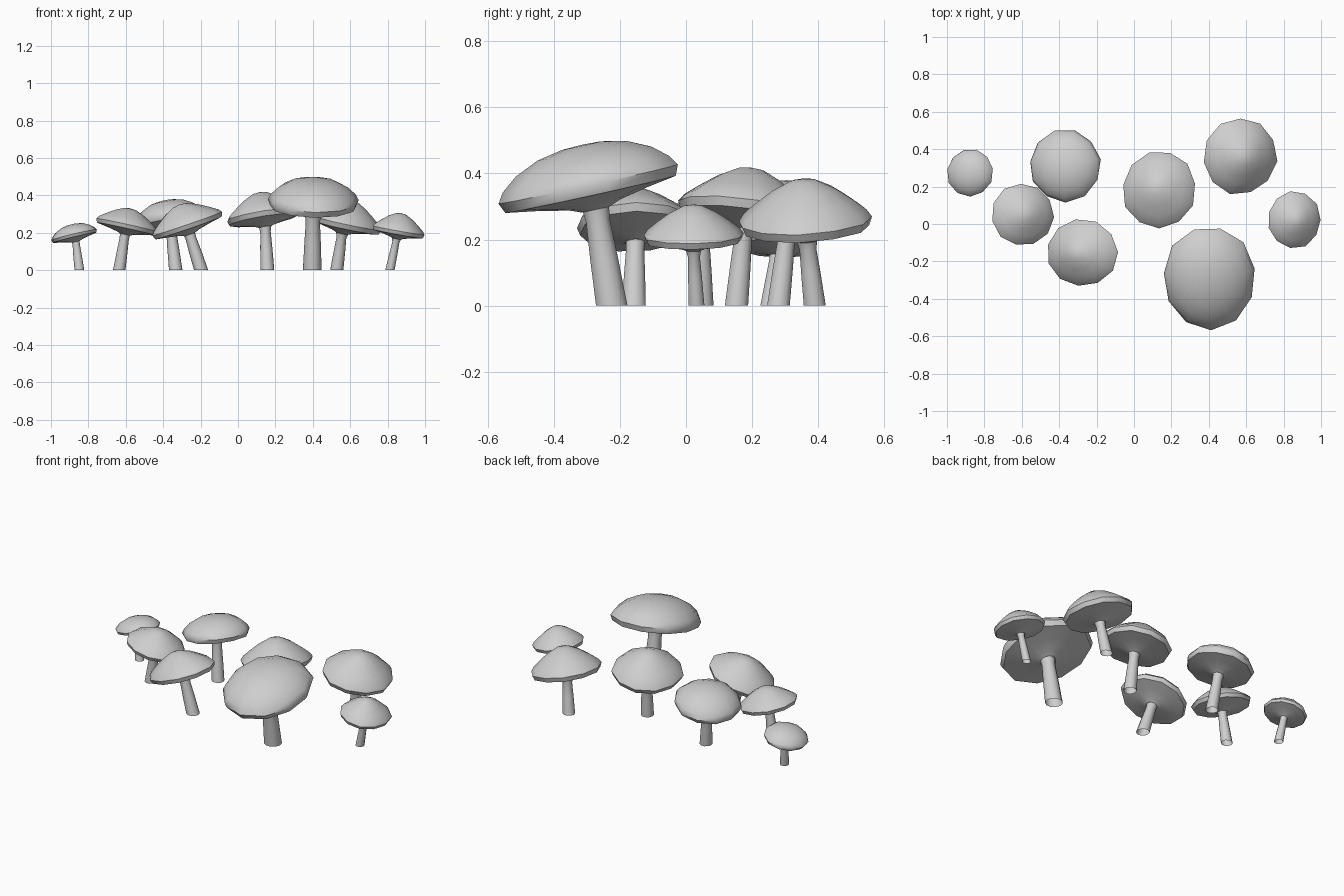
import bpy, bmesh, math, random
from mathutils import Vector

random.seed(4)
if "Cube" in bpy.data.objects:
    bpy.data.objects.remove(bpy.data.objects["Cube"])

grey = bpy.data.materials.new("pale_grey")
grey.use_nodes = True
colour = (0.62, 0.62, 0.62, 1)
grey.diffuse_color = colour
grey.node_tree.nodes["Principled BSDF"].inputs["Base Color"].default_value = colour

CAP_SIDES = 11
STEM_SIDES = 10

# Cap profiles: (radius, height), radius relative to the rim, dome height relative to the apex
UNDERSIDE = [(0.16, -0.27), (0.28, -0.22), (0.6, -0.15), (0.95, -0.09)]
ROUND_DOME = [(1, 0.06), (0.93, 0.3), (0.76, 0.6), (0.5, 0.86), (0.22, 0.98)]
PEAKED_DOME = [(1, 0.06), (0.92, 0.23), (0.72, 0.47), (0.47, 0.74), (0.2, 0.95)]


def finish(name, bm, angle):
    bmesh.ops.recalc_face_normals(bm, faces=bm.faces)
    mesh = bpy.data.meshes.new(name)
    bm.to_mesh(mesh)
    bm.free()
    mesh.materials.append(grey)
    mesh.shade_smooth()
    mesh.set_sharp_from_angle(angle=math.radians(angle))
    obj = bpy.data.objects.new(name, mesh)
    bpy.context.collection.objects.link(obj)
    return obj


def bridge(bm, rings):
    for low, high in zip(rings, rings[1:]):
        n = len(low)
        for i in range(n):
            j = (i + 1) % n
            bm.faces.new((low[i], low[j], high[j], high[i]))


def tilted_axes(normal):
    side = Vector((0, 1, 0)).cross(normal).normalized()
    return side, normal.cross(side)


def make_cap(name, centre, size, normal, height, dome):
    bm = bmesh.new()
    side, ahead = tilted_axes(normal)
    mean = sum(size) / 2
    wobble = [random.uniform(0.97, 1.02) for _ in range(CAP_SIDES)]
    start = random.random()
    profile = [(r, h * mean) for r, h in UNDERSIDE] + [(r, h * height) for r, h in dome]
    rings = []
    for r, h in profile:
        ring = []
        for i in range(CAP_SIDES):
            a = math.tau * (i + start) / CAP_SIDES
            reach = r * (1 + (wobble[i] - 1) * r)
            ring.append(bm.verts.new(centre + normal * h
                                     + side * (math.cos(a) * reach * size[0])
                                     + ahead * (math.sin(a) * reach * size[1])))
        rings.append(ring)
    bridge(bm, rings)
    apex = bm.verts.new(centre + normal * height)
    top = rings[-1]
    for i in range(CAP_SIDES):
        bm.faces.new((top[i], top[(i + 1) % CAP_SIDES], apex))
    return finish(name, bm, 50)


def make_stem(name, base, top, normal, radius, flare):
    # Open-ended stem, tapering upwards, then flaring into the cap
    bm = bmesh.new()
    rings = []
    for t, r in ((0, radius), (0.5, radius * 0.88), (0.88, radius * 0.76), (1, flare)):
        point = base.lerp(top, t)
        side, ahead = tilted_axes(Vector((0, 0, 1)).lerp(normal, t).normalized())
        rings.append([bm.verts.new(point + r * (side * math.cos(a) + ahead * math.sin(a)))
                      for a in (math.tau * i / STEM_SIDES for i in range(STEM_SIDES))])
    bridge(bm, rings)
    return finish(name, bm, 60)


# name, cap centre, cap radii, lean in x and y, dome height, stem base, stem radius, dome
mushrooms = [
    ("tiny", (-.875, .275, .185), (.128, .128), (-.24, .05), .062, (-.848, .25), .026, ROUND_DOME),
    ("left", (-.595, .05, .235), (.17, .168), (.22, .03), .098, (-.635, .052), .033, PEAKED_DOME),
    ("back_left", (-.368, .312, .275), (.194, .196), (-.18, .1), .1, (-.333, .28), .036, ROUND_DOME),
    ("front_left", (-.275, -.155, .24), (.2, .18), (-.34, -.03), .118, (-.197, -.158), .038, PEAKED_DOME),
    ("middle", (.137, .182, .285), (.2, .21), (-.16, .12), .135, (.157, .153), .037, PEAKED_DOME),
    ("large", (.402, -.288, .362), (.25, .283), (.02, -.22), .128, (.397, -.225), .05, ROUND_DOME),
    ("back_right", (.568, .363, .25), (.2, .207), (.22, -.06), .136, (.528, .39), .035, PEAKED_DOME),
    ("right", (.855, .022, .207), (.145, .153), (.18, -.02), .1, (.812, .032), .025, PEAKED_DOME),
]

for name, centre, size, lean, height, foot, radius, dome in mushrooms:
    centre = Vector(centre)
    normal = Vector((*lean, 1)).normalized()
    mean = sum(size) / 2
    make_cap(name + "_mushroom_cap", centre, size, normal, height, dome)
    top = centre + normal * (UNDERSIDE[0][1] * mean)
    make_stem(name + "_mushroom_stem", Vector((*foot, 0)), top, normal,
              radius, UNDERSIDE[0][0] * mean)
